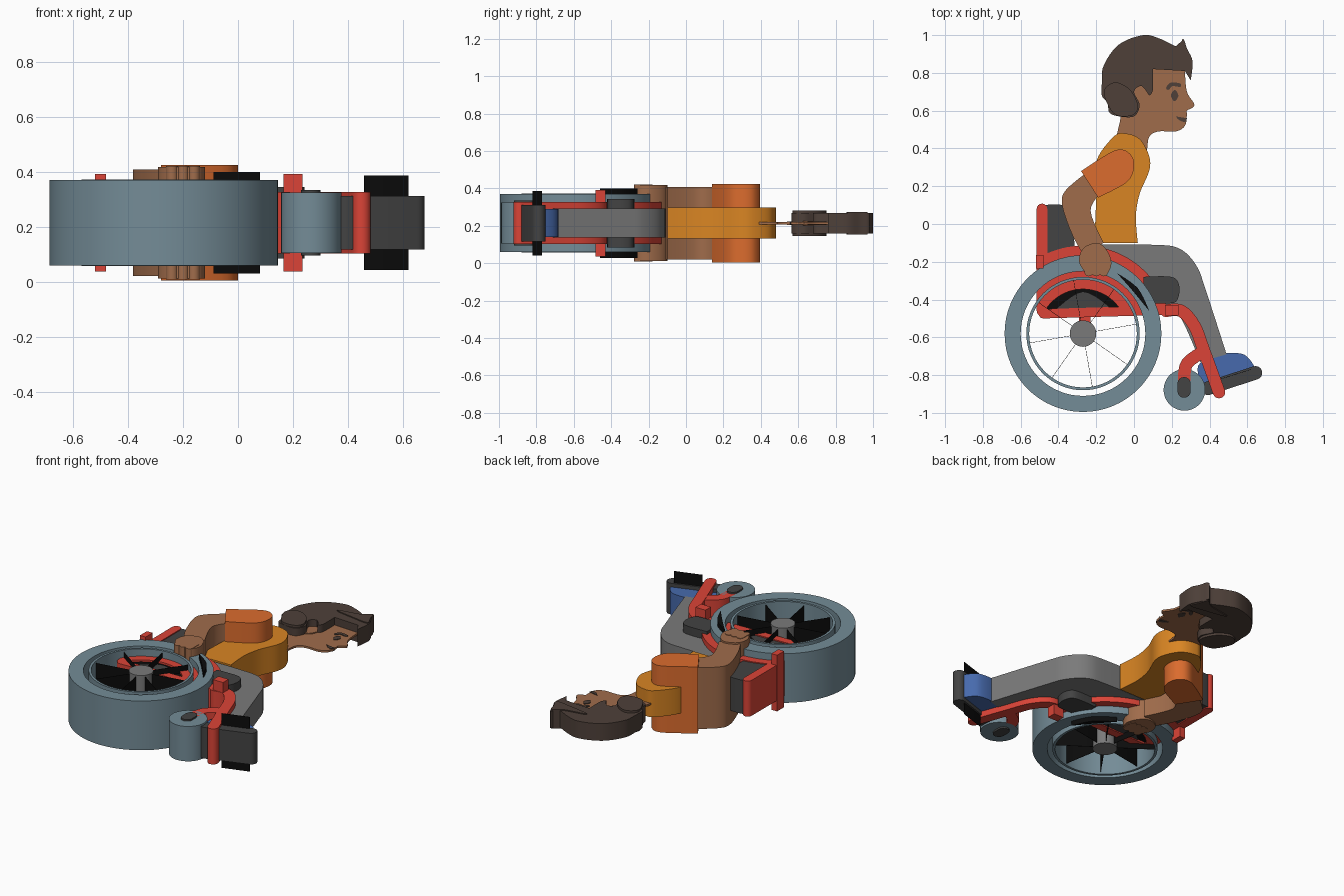
import bpy
import bmesh
from math import sin, cos, radians, atan2, pi
from mathutils import Vector
from mathutils.geometry import interpolate_bezier

default_cube = bpy.data.objects.get("Cube")
if default_cube:
    bpy.data.objects.remove(default_cube, do_unlink=True)

MIDDLE = .214      # every part is symmetric about this height
CORNER = True      # marks a sharp point in an outline
made_objects = []


def make_material(name, hex_code):
    """Flat material from an sRGB hex code."""
    channels = [int(hex_code[i:i + 2], 16) / 255 for i in (0, 2, 4)]
    linear = [((c + .055) / 1.055) ** 2.4 for c in channels]
    material = bpy.data.materials.new(name)
    material.use_nodes = True
    material.diffuse_color = (*linear, 1)
    shader = material.node_tree.nodes["Principled BSDF"]
    shader.inputs["Base Color"].default_value = (*linear, 1)
    return material


steel = make_material("steel blue", "748C97")
red = make_material("frame red", "DB4437")
charcoal = make_material("charcoal", "434343")
grey = make_material("trouser grey", "7A7A7A")
amber = make_material("shirt amber", "D98523")
orange = make_material("sleeve orange", "DB6C2E")
skin = make_material("skin brown", "A06C4B")
hair_brown = make_material("hair brown", "4E4039")
blue = make_material("shoe blue", "476AAD")
black = make_material("black", "0C0C0C")


# ---- outline helpers ----
def rounded(points, closed=True, steps=7):
    """Smooth curve through the points, sharp where a point is marked CORNER."""
    count = len(points)
    spots = [Vector((p[0], p[1], 0)) for p in points]

    def tangent(i):
        sharp = len(points[i]) > 2
        at_end = not closed and i in (0, count - 1)
        if sharp or at_end:
            return Vector()
        return (spots[(i + 1) % count] - spots[i - 1]) / 6

    curve = []
    for i in range(count if closed else count - 1):
        j = (i + 1) % count
        curve += interpolate_bezier(spots[i], spots[i] + tangent(i),
                                    spots[j] - tangent(j), spots[j], steps)[:-1]
    if not closed:
        curve.append(spots[-1])
    return [(p.x, p.y) for p in curve]


def arc(centre, radius, start=0, end=360, steps=32):
    angles = [radians(start + (end - start) * i / steps) for i in range(steps + 1)]
    return [(centre[0] + radius * cos(a), centre[1] + radius * sin(a)) for a in angles]


def circle(centre, radius, steps=64):
    return arc(centre, radius, steps=steps)[:-1]


def bar(path, half_width):
    """Outline of a round-ended bar that follows a path."""
    path = [Vector(p[:2]) for p in path]
    left, right = [], []
    for i, spot in enumerate(path):
        along = path[min(i + 1, len(path) - 1)] - path[max(i - 1, 0)]
        side = Vector((-along.y, along.x)).normalized() * half_width
        left.append(tuple(spot + side))
        right.append(tuple(spot - side))

    def cap(tip, before):
        heading = tip - before
        facing = atan2(heading.y, heading.x) * 180 / pi
        return arc(tip, half_width, facing + 90, facing - 90, 8)[1:-1]

    return left + cap(path[-1], path[-2]) + right[::-1] + cap(path[0], path[1])


def box(x, y, width, depth):
    w, d = width / 2, depth / 2
    return [(x - w, y - d), (x + w, y - d), (x + w, y + d), (x - w, y + d)]


# ---- solid helper ----
def slab(name, outline, half_height, material, hole=None):
    """Extrude an outline evenly about the middle, with an optional matching hole."""
    bm = bmesh.new()

    def loop(points, z):
        return [bm.verts.new((x, y, z)) for x, y in points]

    def bridge(a, b):
        for i in range(len(a)):
            j = (i + 1) % len(a)
            bm.faces.new((a[i], a[j], b[j], b[i]))

    low, high = MIDDLE - half_height, MIDDLE + half_height
    bottom, top = loop(outline, low), loop(outline, high)
    bridge(bottom, top)
    if hole:
        inner_bottom, inner_top = loop(hole, low), loop(hole, high)
        bridge(inner_top, inner_bottom)
        bridge(top, inner_top)
        bridge(inner_bottom, bottom)
    else:
        bm.faces.new(bottom[::-1])
        bm.faces.new(top)
    bmesh.ops.recalc_face_normals(bm, faces=bm.faces)
    mesh = bpy.data.meshes.new(name)
    bm.to_mesh(mesh)
    bm.free()
    mesh.materials.append(material)
    thing = bpy.data.objects.new(name, mesh)
    bpy.context.collection.objects.link(thing)
    made_objects.append(thing)


# ---- main wheel ----
axle = (-.27, -.58)
slab("tyre", circle(axle, .415), .155, steel, hole=circle(axle, .33))
slab("push_ring", circle(axle, .3), .158, steel, hole=circle(axle, .285))
slab("wheel_hub", circle(axle, .07), .155, grey)
for n in range(8):
    angle = radians(45 * n + 10)
    ends = [(axle[0] + r * cos(angle), axle[1] + r * sin(angle)) for r in (.06, .29)]
    slab("spoke", bar(ends, .001), .145, black)
slab("tyre_shadow", rounded([(-.09, -.26, CORNER), (.02, -.34), (.08, -.46, CORNER),
                             (-.01, -.35)]), .185, black)

# ---- chair frame ----
side_panel = (arc(axle, .465, 16, 120) + [(-.5, -.46)]
              + arc(axle, .235, 150, 28) + [(.16, -.46)])
slab("side_panel", side_panel, .112, red)
slab("seat_shadow", arc(axle, .236, 28, 150), .1, black)
slab("seat_side", rounded([(-.42, -.46, CORNER), (-.27, -.36), (-.12, -.45, CORNER)]),
     .105, charcoal)
slab("bottom_rail", bar([(-.48, -.475), (.2, -.455)], .025), .112, red)
slab("back_post", bar([(-.487, .08), (-.487, -.46)], .028), .112, red)
slab("back_clamp", box(-.5, -.2, .04, .07), .177, red)
slab("axle_post", box(-.26, -.52, .06, .08), .1, red)
slab("front_clamp", box(.2, -.457, .07, .055), .177, red)
slab("front_tube", bar(rounded([(.17, -.46), (.25, -.46), (.32, -.54), (.37, -.67),
                                (.45, -.89)], closed=False), .033), .112, red)
slab("caster_fork", bar(rounded([(.265, -.83), (.28, -.74), (.36, -.68)],
                                closed=False), .033), .11, red)
slab("backrest", rounded([(-.47, .1, CORNER), (-.38, .1), (-.33, .04),
                          (-.31, -.2, CORNER), (-.47, -.2, CORNER)]), .106, charcoal)
slab("armrest", rounded([(.05, -.28, CORNER), (.2, -.28), (.24, -.33), (.23, -.4),
                         (.19, -.42), (.05, -.42, CORNER)]), .13, charcoal)

# ---- caster and footplate ----
slab("caster_wheel", circle((.267, -.878), .11), .11, steel)
slab("caster_cover", bar([(.265, -.845), (.265, -.885)], .035), .12, charcoal)
slab("shoe_sole", bar([(.39, -.87), (.643, -.788)], .036), .098, charcoal)
slab("sole_line", bar([(.46, -.82), (.62, -.77)], .001), .172, black)

# ---- legs and torso ----
slab("shoe", rounded([(.34, -.75), (.45, -.69), (.58, -.69), (.64, -.76, CORNER),
                      (.36, -.86, CORNER)]), .075, blue)
slab("trousers", rounded([(-.25, -.11, CORNER), (.1, -.11), (.24, -.13), (.33, -.22),
                          (.38, -.35), (.49, -.69, CORNER), (.35, -.73, CORNER),
                          (.23, -.47), (.1, -.42), (-.25, -.35, CORNER)]), .078, grey)
slab("shirt", rounded([(-.2, .33), (-.11, .46), (-.05, .48), (.03, .45), (.08, .36),
                       (.08, .28), (.03, .16), (.01, .04), (.02, -.1, CORNER),
                       (-.21, -.1, CORNER), (-.2, .15)]), .083, amber)

# ---- arm ----
slab("sleeve", rounded([(-.28, .28, CORNER), (-.19, .14, CORNER), (-.04, .22), (0, .3),
                        (-.02, .37), (-.1, .39)]), .21, orange)
slab("forearm", rounded([(-.24, .28, CORNER), (-.36, .18), (-.38, .1), (-.33, -.05),
                         (-.27, -.16, CORNER), (-.16, -.1, CORNER), (-.23, .07),
                         (-.17, .17, CORNER)]), .193, skin)
slab("hand", rounded([(-.27, -.13), (-.29, -.2), (-.25, -.26), (-.19, -.27), (-.14, -.26),
                      (-.12, -.2), (-.15, -.13), (-.2, -.1)]), .203, skin)
for x in (-.24, -.2, -.16):
    slab("finger", bar([(x, -.2), (x, -.255)], .022), .206, skin)

# ---- head ----
slab("face_and_neck", rounded([(-.07, .57), (-.09, .4), (.05, .36), (.08, .46), (.13, .49),
                               (.22, .49), (.27, .52), (.28, .58), (.28, .6), (.32, .63),
                               (.28, .7), (.27, .81, CORNER), (.1, .85), (-.05, .75)]),
     .006, skin)
slab("ear", rounded([(0, .71), (.04, .73), (.08, .7), (.06, .64), (.02, .63)]), .012, skin)
slab("hair", rounded([(-.08, .57), (-.13, .59), (-.14, .64), (-.17, .68), (-.17, .75),
                      (-.16, .84), (-.08, .95), (.05, 1), (.14, .98), (.23, .94),
                      (.26, .98), (.28, .93), (.31, .86), (.3, .76, CORNER),
                      (.27, .81, CORNER), (.1, .82, CORNER), (.1, .71), (.08, .68, CORNER),
                      (.04, .73), (0, .7), (.03, .63), (0, .57)]), .054, hair_brown)
slab("back_curl", rounded([(-.07, .57), (-.12, .6), (-.16, .7), (-.1, .75), (-.02, .71),
                           (.02, .63), (0, .58)]), .068, hair_brown)
slab("front_curl", rounded([(.06, .9), (.2, .93), (.26, .97), (.28, .92), (.3, .86),
                            (.2, .87)]), .06, hair_brown)
slab("eye", rounded([(.215, .65), (.235, .68), (.215, .71), (.195, .68)]), .01, hair_brown)
slab("eyebrow", bar(rounded([(.18, .72), (.2, .74), (.24, .735)], closed=False), .01),
     .01, hair_brown)
slab("mouth", rounded([(.22, .57, CORNER), (.28, .56, CORNER), (.27, .54), (.24, .55)]),
     .01, hair_brown)

# ---- shading ----
bpy.ops.object.select_all(action="DESELECT")
for thing in made_objects:
    thing.select_set(True)
bpy.context.view_layer.objects.active = made_objects[0]
bpy.ops.object.shade_smooth_by_angle(angle=radians(30))
